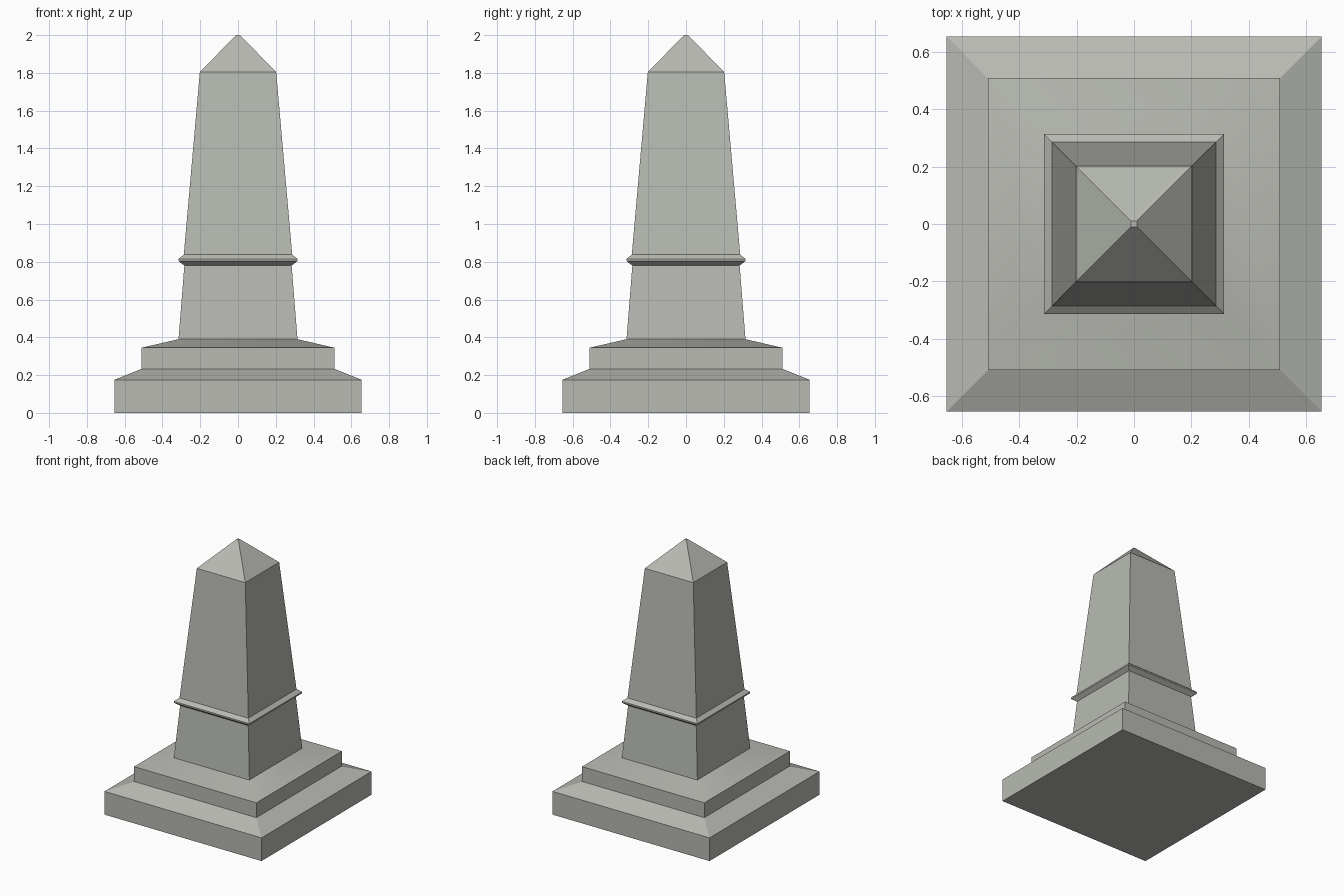
import bpy
import bmesh

if "Cube" in bpy.data.objects:
    bpy.data.objects.remove(bpy.data.objects["Cube"])

stone = bpy.data.materials.new("pale grey stone")
stone.diffuse_color = (0.48, 0.49, 0.45, 1)
stone.use_nodes = True
stone.node_tree.nodes["Principled BSDF"].inputs["Base Color"].default_value = stone.diffuse_color


def square_stack(name, profile):
    """Closed square solid swept through (half width, height) levels."""
    bm = bmesh.new()
    rings = [[bm.verts.new((sx * r, sy * r, z))
              for sx, sy in ((-1, -1), (1, -1), (1, 1), (-1, 1))]
             for r, z in profile]
    for low, high in zip(rings, rings[1:]):
        for i in range(4):
            j = (i + 1) % 4
            bm.faces.new((low[i], low[j], high[j], high[i]))
    bm.faces.new(rings[0][::-1])
    bm.faces.new(rings[-1])
    mesh = bpy.data.meshes.new(name)
    bm.to_mesh(mesh)
    bm.free()
    mesh.materials.append(stone)
    obj = bpy.data.objects.new(name, mesh)
    bpy.context.collection.objects.link(obj)
    bpy.ops.object.select_all(action='DESELECT')
    obj.select_set(True)
    bpy.context.view_layer.objects.active = obj
    bpy.ops.object.shade_smooth_by_angle(angle=0.52)
    return obj


# One continuous skin: stepped plinth, lower shaft, moulding, upper shaft, cap
square_stack("obelisk", [
    (0.655, 0.0), (0.655, 0.175),       # bottom step
    (0.51, 0.233), (0.51, 0.345),       # sloped ledge and second step
    (0.315, 0.39), (0.284, 0.78),       # second ledge and lower shaft
    (0.315, 0.804), (0.315, 0.815),     # moulding band
    (0.287, 0.838), (0.202, 1.805),     # upper shaft
    (0.01, 2.0),                        # pyramid cap with tiny flat tip
])
